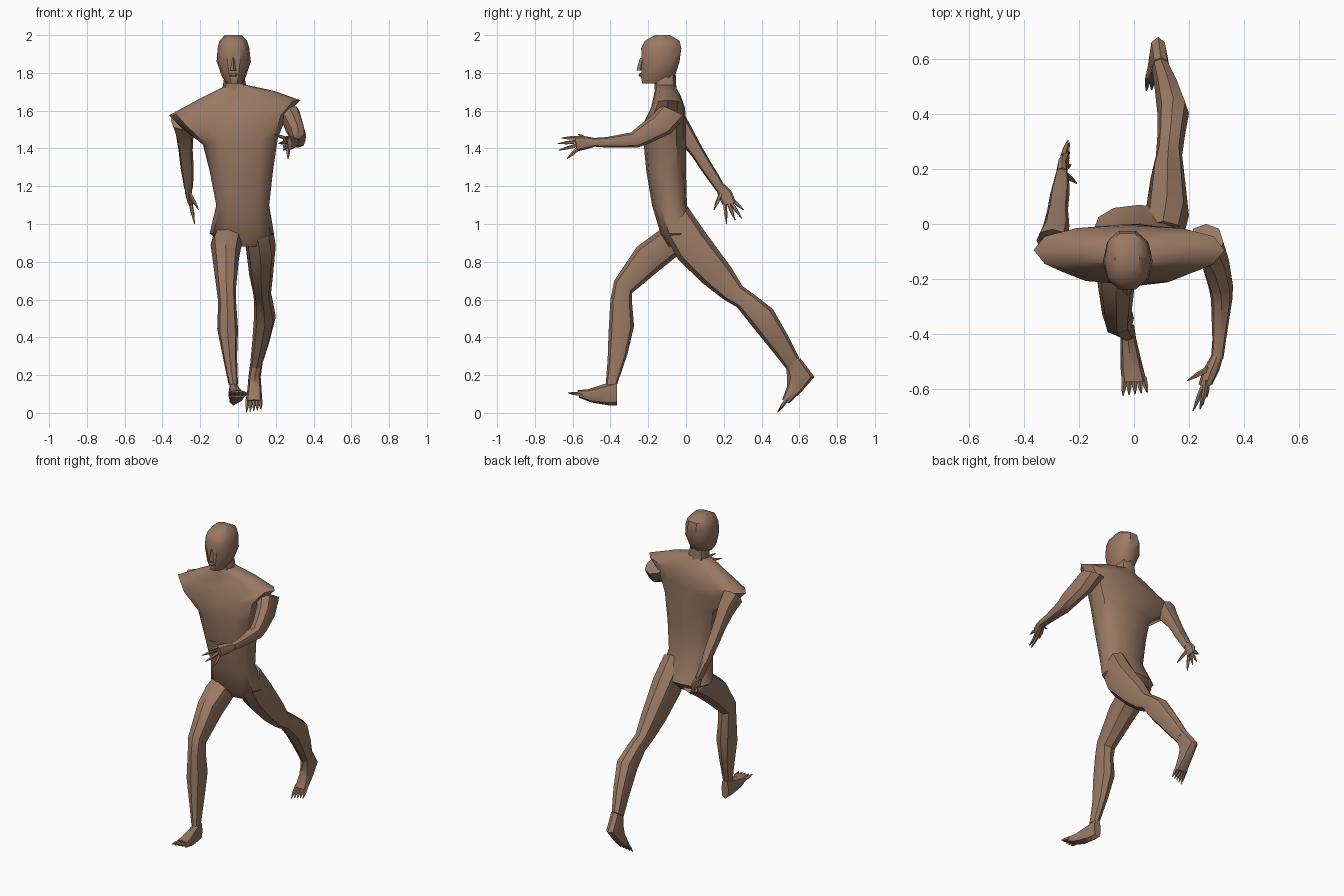
import bpy, bmesh, math
from mathutils import Vector

skin = bpy.data.materials.new("skin")
skin.diffuse_color = (0.32, 0.19, 0.125, 1)


def loft(bm, rings, n=8, power=0.85):
    """Skin a tube through rings; ring = (left, right, front, back) points."""
    def sp(v):
        return math.copysign(abs(v) ** power, v)
    loops = []
    for l, r, f, b in rings:
        c, u, v = (l + r) / 2, (r - l) / 2, (b - f) / 2
        pts = [c + u * sp(math.cos(t)) + v * sp(math.sin(t))
               for t in (2 * math.pi * i / n for i in range(n))]
        loops.append([bm.verts.new(p) for p in pts])
    for a, b in zip(loops, loops[1:]):
        for i in range(n):
            j = (i + 1) % n
            bm.faces.new((a[i], a[j], b[j], b[i]))
    bm.faces.new(loops[0][::-1])
    bm.faces.new(loops[-1])


def limb_ring(x0, x1, yf, zf, yb, zb):
    """Ring spanning x0..x1 and from one side-view outline point to the other."""
    xm, ym, zm = (x0 + x1) / 2, (yf + yb) / 2, (zf + zb) / 2
    return (Vector((x0, ym, zm)), Vector((x1, ym, zm)),
            Vector((xm, yf, zf)), Vector((xm, yb, zb)))


def body_ring(xl, zl, xr, zr, yf, yb):
    """Level or side-tilted ring for the trunk and head."""
    ym, xm, zm = (yf + yb) / 2, (xl + xr) / 2, (zl + zr) / 2
    return (Vector((xl, ym, zl)), Vector((xr, ym, zr)),
            Vector((xm, yf, zm)), Vector((xm, yb, zm)))


def spike(bm, base, tip, r):
    """Tapered finger or toe, bulging a little before the tip."""
    base, tip = Vector(base), Vector(tip)
    d = (tip - base).normalized()
    s = d.cross(Vector((0.3, 0.2, 1))).normalized()
    t = d.cross(s)
    rings = []
    for k, w in ((-0.15, 1.0), (0.5, 0.85), (1.0, 0.2)):
        c = base.lerp(tip, k)
        rings.append((c - s * r * w, c + s * r * w, c - t * r * w, c + t * r * w))
    loft(bm, rings, 5, 1)


def finish(name, bm):
    bmesh.ops.recalc_face_normals(bm, faces=bm.faces)
    me = bpy.data.meshes.new(name)
    bm.to_mesh(me)
    bm.free()
    me.materials.append(skin)
    ob = bpy.data.objects.new(name, me)
    bpy.context.collection.objects.link(ob)
    bpy.ops.object.select_all(action='DESELECT')
    ob.select_set(True)
    bpy.context.view_layer.objects.active = ob
    bpy.ops.object.shade_smooth_by_angle(angle=math.radians(40))
    return ob


def limb(name, rows, n=8):
    bm = bmesh.new()
    loft(bm, [limb_ring(*r) for r in rows], n)
    finish(name, bm)


def extremity(name, rows, digits, r):
    """Palm or foot with its digits, each digit = (base, tip)."""
    bm = bmesh.new()
    loft(bm, [limb_ring(*q) for q in rows])
    for base, tip in digits:
        spike(bm, base, tip, r)
    finish(name, bm)


# Torso, from the crotch to the neck base
bm = bmesh.new()
loft(bm, [body_ring(*r) for r in (
    (-0.05, 0.88, 0.11, 0.88, -0.09, 0.0),
    (-0.15, 0.95, 0.19, 0.95, -0.135, 0.07),
    (-0.115, 1.10, 0.165, 1.10, -0.18, 0.005),
    (-0.15, 1.28, 0.185, 1.28, -0.21, 0.0),
    (-0.185, 1.42, 0.21, 1.45, -0.225, 0.0),
    (-0.30, 1.51, 0.26, 1.58, -0.22, 0.0),
    (-0.365, 1.575, 0.33, 1.655, -0.185, -0.005),
    (-0.21, 1.66, 0.19, 1.705, -0.17, -0.03),
    (-0.06, 1.735, 0.05, 1.735, -0.16, -0.06))], 12)
finish("torso", bm)

# Neck
bm = bmesh.new()
loft(bm, [body_ring(*r) for r in (
    (-0.085, 1.70, 0.05, 1.70, -0.165, -0.05),
    (-0.07, 1.80, 0.03, 1.80, -0.17, -0.055))])
finish("neck", bm)

# Head with nose and lips
bm = bmesh.new()
loft(bm, [body_ring(*r) for r in (
    (-0.06, 1.745, 0.02, 1.745, -0.235, -0.10),
    (-0.085, 1.78, 0.042, 1.78, -0.242, -0.055),
    (-0.113, 1.86, 0.068, 1.86, -0.238, -0.03),
    (-0.108, 1.93, 0.06, 1.93, -0.242, -0.02),
    (-0.098, 1.97, 0.048, 1.97, -0.222, -0.03),
    (-0.07, 2.0, 0.02, 2.0, -0.165, -0.085))], 10)
loft(bm, [body_ring(*r) for r in (
    (-0.042, 1.812, -0.008, 1.812, -0.262, -0.22),
    (-0.037, 1.83, -0.013, 1.83, -0.258, -0.22),
    (-0.03, 1.88, -0.02, 1.88, -0.243, -0.22))], 4)
loft(bm, [body_ring(*r) for r in (
    (-0.04, 1.782, -0.01, 1.782, -0.25, -0.22),
    (-0.047, 1.79, -0.003, 1.79, -0.253, -0.22),
    (-0.04, 1.80, -0.01, 1.80, -0.248, -0.22))], 6)
finish("head", bm)

# Leg stepping forward
limb("front_leg", (
    (-0.13, 0.03, -0.11, 0.99, 0.05, 0.90),
    (-0.145, 0.02, -0.17, 0.945, -0.04, 0.835),
    (-0.135, 0.005, -0.26, 0.88, -0.14, 0.755),
    (-0.115, -0.01, -0.38, 0.70, -0.285, 0.635),
    (-0.105, -0.01, -0.40, 0.60, -0.285, 0.575),
    (-0.11, 0.0, -0.41, 0.43, -0.275, 0.46),
    (-0.08, -0.005, -0.415, 0.28, -0.31, 0.31),
    (-0.05, 0.0, -0.425, 0.15, -0.365, 0.15)))
extremity("front_foot", (
    (-0.05, 0.0, -0.365, 0.17, -0.365, 0.04),
    (-0.05, 0.008, -0.425, 0.155, -0.41, 0.04),
    (-0.05, 0.03, -0.52, 0.125, -0.50, 0.055),
    (-0.045, 0.045, -0.575, 0.12, -0.565, 0.08)),
    [((-0.035 + 0.018 * i, -0.565, 0.10), (-0.04 + 0.022 * i, -0.625 + 0.003 * i, 0.105))
     for i in range(5)], 0.011)

# Leg pushing off behind
limb("back_leg", (
    (0.03, 0.18, -0.10, 0.92, 0.01, 1.09),
    (0.04, 0.20, -0.04, 0.81, 0.10, 0.96),
    (0.06, 0.185, 0.09, 0.685, 0.24, 0.77),
    (0.08, 0.175, 0.20, 0.60, 0.30, 0.67),
    (0.085, 0.185, 0.27, 0.56, 0.37, 0.62),
    (0.085, 0.20, 0.345, 0.465, 0.46, 0.55),
    (0.075, 0.165, 0.45, 0.335, 0.54, 0.41),
    (0.065, 0.13, 0.53, 0.235, 0.60, 0.29)))
extremity("back_foot", (
    (0.065, 0.13, 0.53, 0.235, 0.605, 0.29),
    (0.055, 0.12, 0.535, 0.19, 0.68, 0.19),
    (0.05, 0.125, 0.535, 0.14, 0.61, 0.11),
    (0.04, 0.128, 0.51, 0.07, 0.545, 0.05)),
    [((0.05 + 0.017 * i, 0.53, 0.065), (0.045 + 0.019 * i, 0.485 + 0.003 * i, 0.003 + 0.004 * i))
     for i in range(5)], 0.011)

# Arm swinging back
limb("back_arm", (
    (-0.355, -0.24, -0.10, 1.50, -0.02, 1.60),
    (-0.33, -0.235, -0.03, 1.43, 0.02, 1.53),
    (-0.315, -0.24, 0.03, 1.36, 0.075, 1.425),
    (-0.305, -0.235, 0.08, 1.285, 0.135, 1.32),
    (-0.295, -0.235, 0.12, 1.23, 0.17, 1.265),
    (-0.285, -0.24, 0.16, 1.175, 0.205, 1.20)))
extremity("back_hand", (
    (-0.283, -0.24, 0.16, 1.185, 0.205, 1.21),
    (-0.28, -0.245, 0.17, 1.15, 0.24, 1.175),
    (-0.265, -0.235, 0.195, 1.10, 0.265, 1.115)), (
    ((-0.25, 0.205, 1.11), (-0.23, 0.215, 1.0)),
    ((-0.25, 0.225, 1.11), (-0.235, 0.26, 1.02)),
    ((-0.25, 0.24, 1.11), (-0.235, 0.295, 1.03)),
    ((-0.255, 0.255, 1.12), (-0.24, 0.305, 1.075)),
    ((-0.25, 0.18, 1.15), (-0.208, 0.148, 1.075))), 0.011)

# Arm reaching forward
limb("front_arm", (
    (0.20, 0.325, -0.13, 1.63, 0.0, 1.57),
    (0.24, 0.345, -0.18, 1.575, -0.08, 1.48),
    (0.27, 0.36, -0.25, 1.52, -0.20, 1.425),
    (0.28, 0.358, -0.29, 1.485, -0.255, 1.405),
    (0.285, 0.335, -0.42, 1.46, -0.42, 1.405),
    (0.28, 0.325, -0.49, 1.455, -0.49, 1.41)))
extremity("front_hand", (
    (0.28, 0.325, -0.48, 1.455, -0.48, 1.41),
    (0.25, 0.31, -0.535, 1.465, -0.53, 1.395),
    (0.235, 0.285, -0.59, 1.465, -0.575, 1.385)), (
    ((0.26, -0.58, 1.455), (0.25, -0.66, 1.455)),
    ((0.255, -0.585, 1.435), (0.215, -0.68, 1.425)),
    ((0.26, -0.58, 1.415), (0.24, -0.675, 1.39)),
    ((0.265, -0.575, 1.395), (0.265, -0.63, 1.345)),
    ((0.265, -0.53, 1.45), (0.193, -0.57, 1.475))), 0.011)
